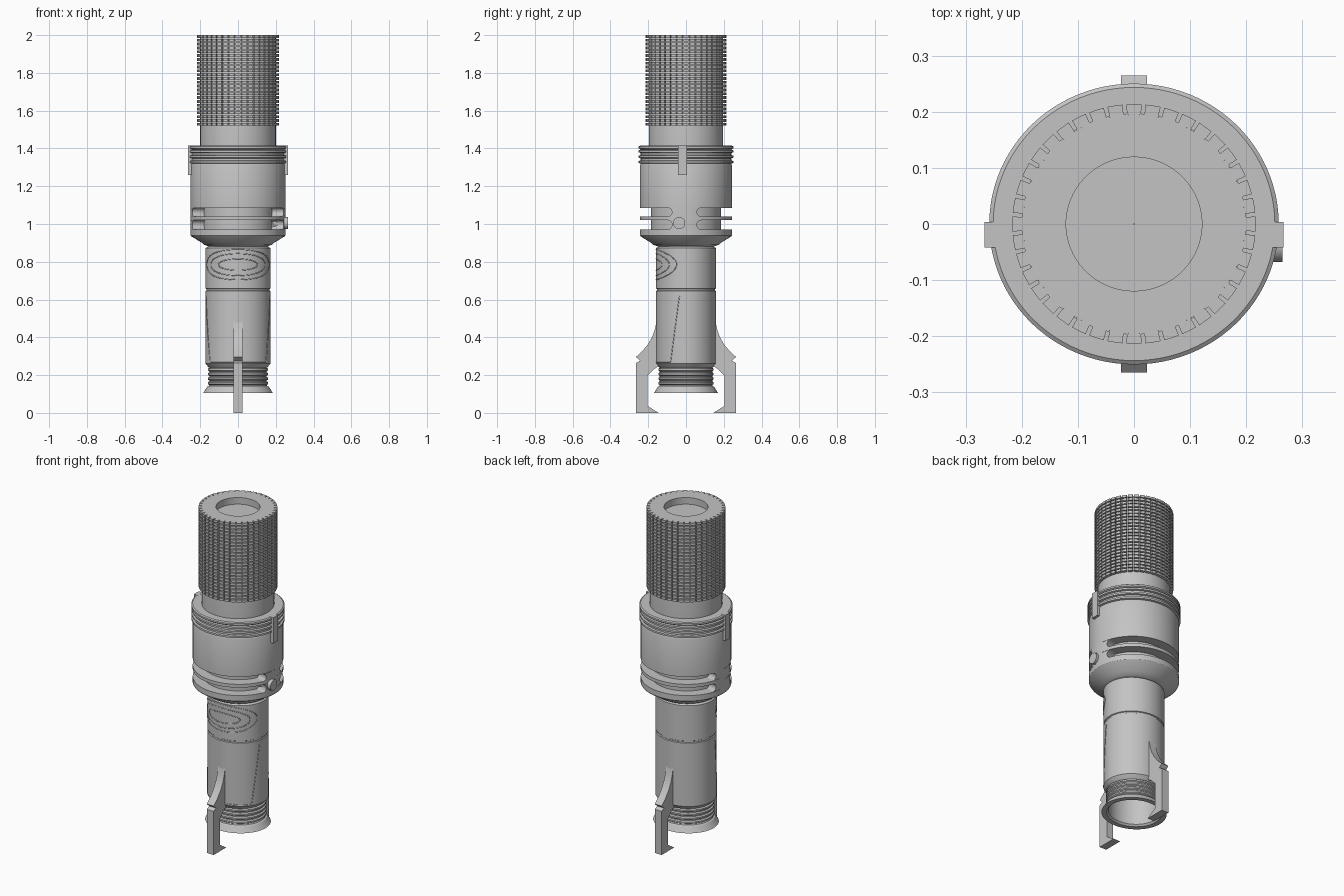
import bpy, bmesh
from math import sin, cos, pi, sqrt, radians

if "Cube" in bpy.data.objects:
    bpy.data.objects.remove(bpy.data.objects["Cube"])

GREY = (0.55, 0.55, 0.55, 1)
grey = bpy.data.materials.new("plain grey")
grey.use_nodes = True
grey.diffuse_color = GREY
grey.node_tree.nodes["Principled BSDF"].inputs["Base Color"].default_value = GREY


def finish(name, bm, angle=30):
    """Turn a bmesh into a shaded object."""
    bmesh.ops.remove_doubles(bm, verts=bm.verts, dist=1e-5)
    bmesh.ops.recalc_face_normals(bm, faces=bm.faces)
    me = bpy.data.meshes.new(name)
    bm.to_mesh(me)
    bm.free()
    me.materials.append(grey)
    me.shade_smooth()
    me.set_sharp_from_angle(angle=radians(angle))
    ob = bpy.data.objects.new(name, me)
    bpy.context.collection.objects.link(ob)
    return ob


def bridge(bm, a, b, closed=True):
    """Quads between two rows of vertices."""
    n = len(a)
    for i in range(n if closed else n - 1):
        j = (i + 1) % n
        bm.faces.new((a[i], a[j], b[j], b[i]))


def lathe(name, profile, sy=1.0, seg=96):
    """Revolve (radius, height) points, squashed a little in depth."""
    bm = bmesh.new()
    rows = [[bm.verts.new((r * cos(2 * pi * i / seg), r * sy * sin(2 * pi * i / seg), z))
             for i in range(seg)] for r, z in profile]
    for a, b in zip(rows, rows[1:]):
        bridge(bm, a, b)
    return finish(name, bm)


def prism(name, outline, half):
    """Extrude a (depth, height) outline across the width."""
    bm = bmesh.new()
    rows = [[bm.verts.new((x, y, z)) for y, z in outline] for x in (-half, half)]
    for row in rows:
        bm.faces.new(row)
    bridge(bm, *rows)
    return finish(name, bm, 20)


def box(name, low, high):
    bm = bmesh.new()
    bmesh.ops.create_cube(bm, size=1)
    for v in bm.verts:
        v.co = [a if c < 0 else b for c, a, b in zip(v.co, low, high)]
    return finish(name, bm)


# Grip core with the shallow recess in its top
HOLE, CORE, TOOTH = 0.121, 0.2, 0.217
lathe("grip_core", [(0.001, 1.96), (HOLE, 1.96), (HOLE, 2), (CORE - 0.002, 2),
                    (CORE, 1.995), (CORE, 1.4)], 0.985)

# Knurled grip: stacked toothed rings
ROWS, TEETH, BASE = 24, 40, 1.515
pitch = (2 - BASE) / ROWS
bm = bmesh.new()
for k in range(ROWS):
    top = 2 - k * pitch
    outer, inner = [], []
    for t in range(TEETH):
        for part, r in ((-0.1, CORE), (0.1, CORE), (0.1, TOOTH), (0.5, TOOTH), (0.9, TOOTH)):
            a = 2 * pi * (t + 0.5 + part) / TEETH
            outer.append((r * cos(a), r * 0.985 * sin(a)))
            inner.append(((CORE - 0.002) * cos(a), (CORE - 0.002) * 0.985 * sin(a)))
    rings = [[bm.verts.new((x, y, z)) for x, y in pts]
             for pts, z in ((inner, top), (outer, top),
                            (outer, top - pitch * 0.72), (inner, top - pitch * 0.72))]
    for a, b in zip(rings, rings[1:]):
        bridge(bm, a, b)
finish("knurled_grip", bm)

# Main body with slot grooves, bottom chamfer and ribbed top
R, FLOOR, SQUASH = 0.251, 0.19, 0.97
bands = [(0.972, 1.02), (1.04, 1.085)]
body = [(0.15, 0.88), (0.18, 0.89), (0.19, 0.9), (R - 0.003, 0.935), (R, 0.94)]
for low, high in bands:
    body += [(R, low), (FLOOR, low), (FLOOR, high), (R, high)]
body += [(R, 1.31)]
for z in (1.32, 1.348, 1.376):
    body += [(R - 0.004, z), (0.258, z + 0.003), (0.258, z + 0.014), (R - 0.004, z + 0.017)]
body += [(R, 1.397), (0.258, 1.4), (0.258, 1.41), (R, 1.415), (0.19, 1.415)]
lathe("main_body", body, SQUASH)


def slot_bridge(name, low, high, facing):
    """Wall between two slots, with rounded slot ends cut into it."""
    bm = bmesh.new()
    outs, ins = [], []
    n, m = 10, 12
    for j in range(n + 1):
        t = -cos(pi * j / n)
        z = (low + high) / 2 + t * (high - low) / 2
        half = 0.275 + 0.09 * (1 - sqrt(max(0, 1 - t * t)))
        for rows, r in ((outs, R), (ins, FLOOR - 0.005)):
            angles = [facing + half * (2 * i / m - 1) for i in range(m + 1)]
            rows.append([bm.verts.new((r * cos(a), r * SQUASH * sin(a) - 0.008, z))
                         for a in angles])
    for a, b in zip(outs, outs[1:]):
        bridge(bm, a, b, False)
    for end in (0, m):
        bridge(bm, [r[end] for r in outs], [r[end] for r in ins], False)
    finish(name, bm)


for i, (low, high) in enumerate(bands):
    slot_bridge(f"left_slot_wall_{i + 1}", low, high, 0)
    slot_bridge(f"right_slot_wall_{i + 1}", low, high, pi)

# Side lugs on the body
for side, name in ((1, "left_lug"), (-1, "right_lug")):
    x = sorted((side * 0.235, side * 0.266))
    box(name, (x[0], -0.042, 1.26), (x[1], 0.004, 1.416))

# Round push button on one side
bm = bmesh.new()
bmesh.ops.create_cone(bm, cap_ends=True, segments=32, radius1=0.032, radius2=0.032, depth=0.08)
for v in bm.verts:
    x, y, z = v.co
    v.co = (0.225 + z, -0.036 + y, 1.005 + x)
finish("push_button", bm)

# Hollow shaft with seam groove, threaded neck and flared mouth
SHAFT, DEPTH = 0.173, 0.915
shaft = [(0.001, 0.6), (0.145, 0.6), (0.145, 0.115), (0.155, 0.105), (0.185, 0.105),
         (0.18, 0.112), (0.164, 0.138), (0.155, 0.142)]
for k in range(4):
    z = 0.148 + k * 0.024
    shaft += [(0.152, z), (0.16, z + 0.005), (0.16, z + 0.014), (0.152, z + 0.019)]
shaft += [(0.158, 0.244), (SHAFT, 0.262), (SHAFT, 0.645), (0.168, 0.648), (0.168, 0.656),
          (SHAFT, 0.659), (SHAFT, 0.872), (0.16, 0.88), (0.16, 0.9)]
lathe("shaft", shaft, DEPTH)


def shaft_line(name, points, closed):
    """Fine raised line on the shaft through (angle from front, height) points."""
    cu = bpy.data.curves.new(name, "CURVE")
    cu.dimensions = "3D"
    cu.bevel_depth = 0.0025
    cu.bevel_resolution = 1
    sp = cu.splines.new("POLY")
    sp.points.add(len(points) - 1)
    for p, (a, z) in zip(sp.points, points):
        p.co = (SHAFT * sin(a), -SHAFT * DEPTH * cos(a), z, 1)
    sp.use_cyclic_u = closed
    cu.materials.append(grey)
    bpy.context.collection.objects.link(bpy.data.objects.new(name, cu))


# Nested ovals and lower panel outline on the front of the shaft
for i, (wide, tall) in enumerate(((0.64, 0.03), (0.98, 0.058), (1.25, 0.08))):
    shaft_line(f"oval_trim_{i + 1}",
               [(wide * cos(2 * pi * k / 48), 0.785 + tall * sin(2 * pi * k / 48))
                for k in range(48)], True)
STEPS = 24
edge = [(1.35 - 0.32 * k / STEPS, 0.62 - 0.35 * k / STEPS) for k in range(STEPS + 1)]
base = [(1.03 - 2.06 * k / STEPS, 0.27) for k in range(1, STEPS)]
shaft_line("panel_trim", edge + base + [(-a, z) for a, z in reversed(edge)], False)

# Curved prongs at front and back, hooked inward at the foot
prong = [(0.13, 0.5), (0.155, 0.495), (0.163, 0.45), (0.178, 0.405), (0.2, 0.365),
         (0.23, 0.328), (0.265, 0.296), (0.243, 0.276), (0.265, 0.264), (0.265, 0),
         (0.145, 0), (0.205, 0.038), (0.205, 0.197), (0.165, 0.235), (0.13, 0.255)]
for side, name in ((-1, "front_prong"), (1, "back_prong")):
    prism(name, [(side * y, z) for y, z in prong], 0.023)
